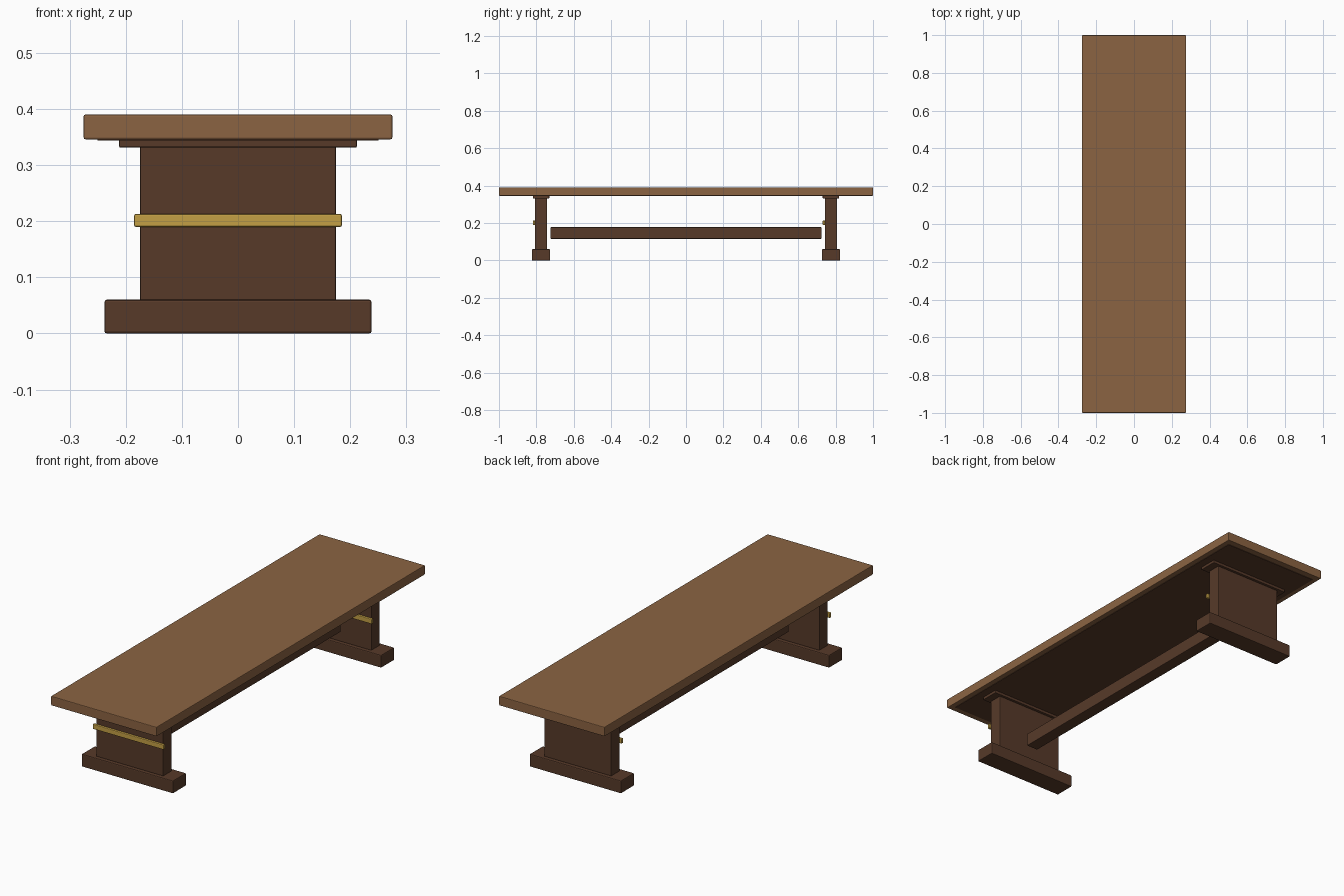
import bpy, bmesh

if "Cube" in bpy.data.objects:
    bpy.data.objects.remove(bpy.data.objects["Cube"])


def material(name, rgb):
    m = bpy.data.materials.new(name)
    m.diffuse_color = (*rgb, 1)
    m.use_nodes = True
    m.node_tree.nodes["Principled BSDF"].inputs["Base Color"].default_value = m.diffuse_color
    return m


LIGHT = material("light_wood", (0.26, 0.127, 0.055))
DARK = material("dark_wood", (0.095, 0.042, 0.022))
BRASS = material("brass", (0.55, 0.35, 0.06))


def box(name, x, y, z, mat, bevel=0.004):
    """Box from (min, max) ranges, with a small edge bevel."""
    bm = bmesh.new()
    bmesh.ops.create_cube(bm, size=1)
    for v in bm.verts:
        v.co = [r[0] if c < 0 else r[1] for c, r in zip(v.co, (x, y, z))]
    if bevel:
        bmesh.ops.bevel(bm, geom=bm.edges[:], offset=bevel, segments=2,
                        profile=0.5, affect='EDGES')
    me = bpy.data.meshes.new(name)
    bm.to_mesh(me)
    bm.free()
    me.materials.append(mat)
    ob = bpy.data.objects.new(name, me)
    bpy.context.collection.objects.link(ob)
    return ob


# top plank with a thin dark panel beneath it
box("tabletop", (-0.275, 0.275), (-1, 1), (0.346, 0.39), LIGHT, 0.003)
box("under_panel", (-0.25, 0.25), (-0.97, 0.97), (0.344, 0.349), DARK, 0)

# two trestle legs; the brass band sits on the front face of each
for label, y in (("front", -0.775), ("back", 0.775)):
    box(label + "_foot", (-0.238, 0.238), (y - 0.049, y + 0.049), (0, 0.06), DARK)
    box(label + "_post", (-0.175, 0.175), (y - 0.032, y + 0.032), (0.058, 0.335), DARK, 0.003)
    box(label + "_cleat", (-0.212, 0.212), (y - 0.044, y + 0.044), (0.331, 0.347), DARK, 0.003)
    box(label + "_band", (-0.185, 0.185), (y - 0.044, y - 0.031), (0.19, 0.213), BRASS, 0.003)

# long stretcher between the legs
box("stretcher", (-0.03, 0.03), (-0.724, 0.724), (0.116, 0.178), DARK, 0.003)
